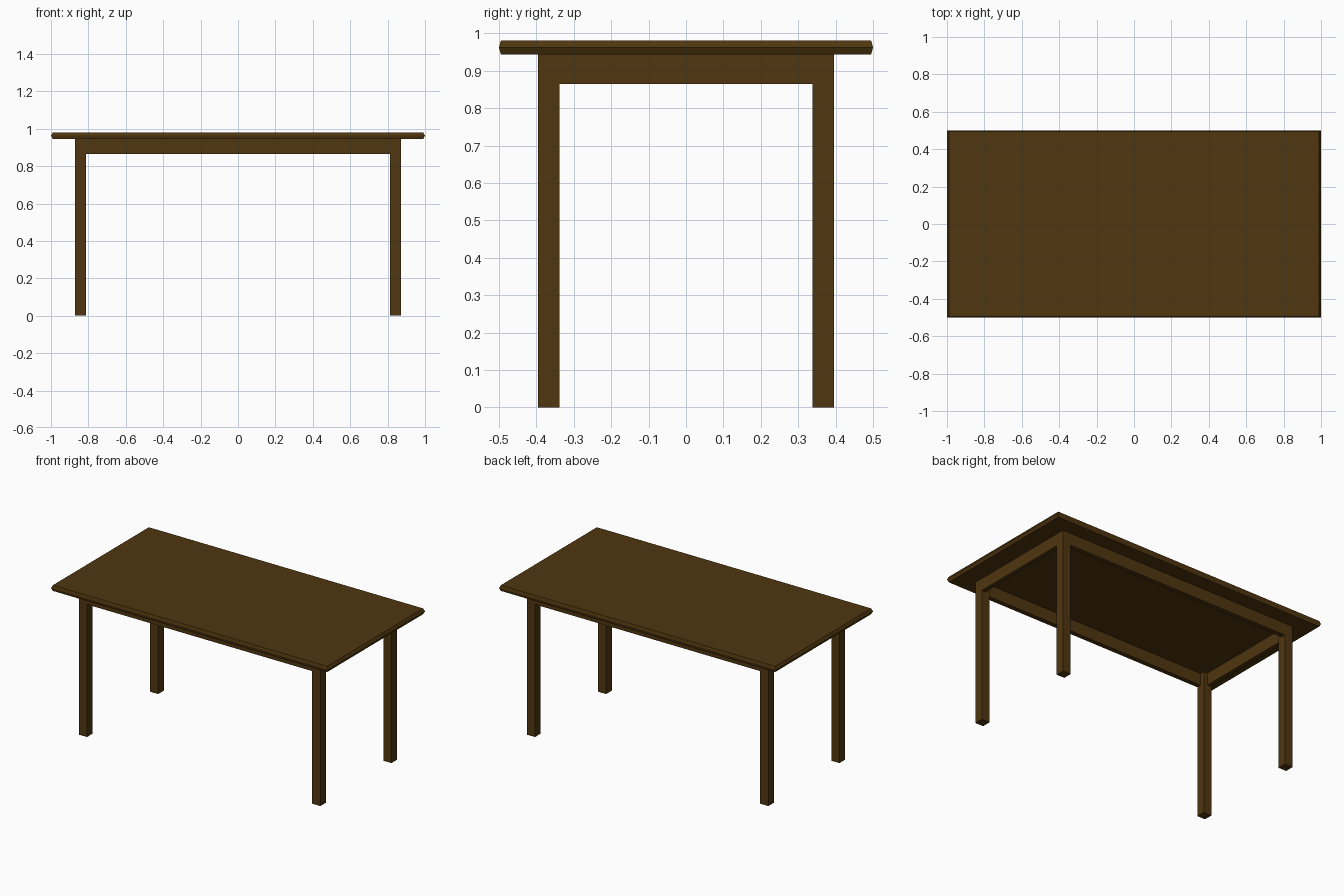
import bpy, bmesh

if "Cube" in bpy.data.objects:
    bpy.data.objects.remove(bpy.data.objects["Cube"])

wood = bpy.data.materials.new("dark_wood")
wood.diffuse_color = (0.08, 0.037, 0.005, 1)
wood.use_nodes = True
wood.node_tree.nodes["Principled BSDF"].inputs["Base Color"].default_value = wood.diffuse_color

TOP_Z, UNDER_Z, APRON_Z = 0.981, 0.944, 0.865
OUT_X, OUT_Y, LEG, APRON = 0.871, 0.396, 0.058, 0.03


def add_object(name, bm):
    bmesh.ops.recalc_face_normals(bm, faces=bm.faces)
    mesh = bpy.data.meshes.new(name)
    bm.to_mesh(mesh)
    bm.free()
    mesh.materials.append(wood)
    obj = bpy.data.objects.new(name, mesh)
    bpy.context.collection.objects.link(obj)
    return obj


def box(name, x0, x1, y0, y1, z0, z1):
    bm = bmesh.new()
    bmesh.ops.create_cube(bm, size=1)
    for v in bm.verts:
        v.co.x = x1 if v.co.x > 0 else x0
        v.co.y = y1 if v.co.y > 0 else y0
        v.co.z = z1 if v.co.z > 0 else z0
    return add_object(name, bm)


# Tabletop: slab whose edge comes to a shallow ridge at mid thickness
bm = bmesh.new()
rings = []
for z, s in ((UNDER_Z, 0.99), ((UNDER_Z + TOP_Z) / 2, 1.0), (TOP_Z, 0.99)):
    rings.append([bm.verts.new((x * s, y * 0.5 * s, z))
                  for x, y in ((-1, -1), (1, -1), (1, 1), (-1, 1))])
for low, high in zip(rings, rings[1:]):
    for i in range(4):
        j = (i + 1) % 4
        bm.faces.new((low[i], low[j], high[j], high[i]))
bm.faces.new(rings[0])
bm.faces.new(rings[-1])
add_object("tabletop", bm)

# Four square legs
for sx, side in ((-1, "left"), (1, "right")):
    for sy, end in ((-1, "front"), (1, "back")):
        xs = sorted((sx * OUT_X, sx * (OUT_X - LEG)))
        ys = sorted((sy * OUT_Y, sy * (OUT_Y - LEG)))
        box(f"{end}_{side}_leg", *xs, *ys, 0, UNDER_Z)

# Apron rails between the legs, flush with their outer faces
in_x, in_y = OUT_X - LEG, OUT_Y - LEG
for s, long_name, short_name in ((-1, "front", "left"), (1, "back", "right")):
    ys = sorted((s * OUT_Y, s * (OUT_Y - APRON)))
    box(f"{long_name}_apron", -in_x, in_x, *ys, APRON_Z, UNDER_Z)
    xs = sorted((s * OUT_X, s * (OUT_X - APRON)))
    box(f"{short_name}_apron", *xs, -in_y, in_y, APRON_Z, UNDER_Z)
